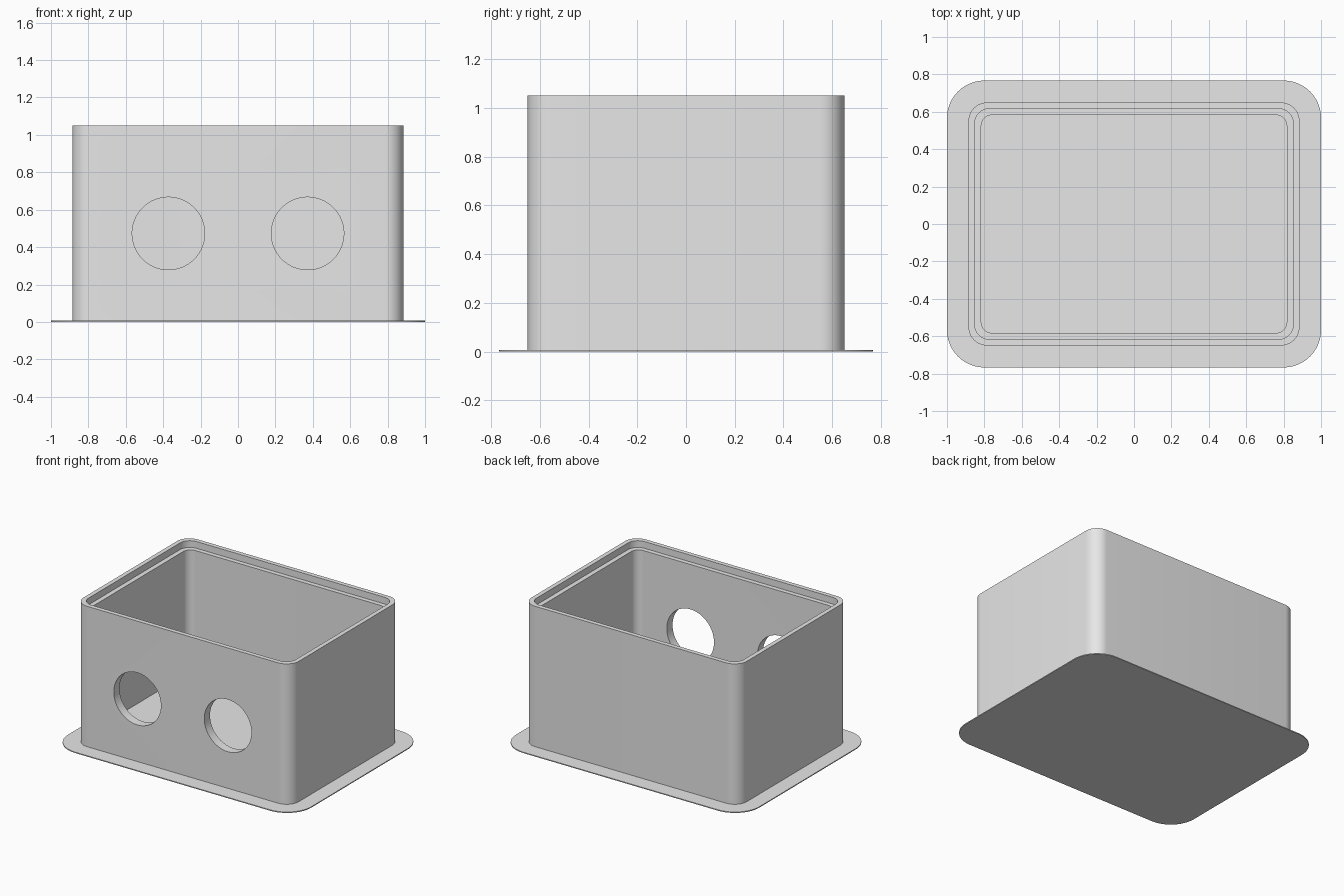
import bpy, bmesh, math
from mathutils import Matrix

if "Cube" in bpy.data.objects:
    bpy.data.objects.remove(bpy.data.objects["Cube"], do_unlink=True)

grey = bpy.data.materials.new("light_grey")
grey.use_nodes = True
grey.diffuse_color = (0.8, 0.8, 0.8, 1)
grey.node_tree.nodes["Principled BSDF"].inputs["Base Color"].default_value = (0.8, 0.8, 0.8, 1)

CORNER_STEPS = 12


def ring(bm, half_x, half_y, radius, z):
    """Rounded rectangle of vertices at height z."""
    verts = []
    for quarter, (sx, sy) in enumerate([(1, 1), (-1, 1), (-1, -1), (1, -1)]):
        for i in range(CORNER_STEPS + 1):
            a = math.pi / 2 * (quarter + i / CORNER_STEPS)
            verts.append(bm.verts.new((sx * (half_x - radius) + radius * math.cos(a),
                                       sy * (half_y - radius) + radius * math.sin(a), z)))
    return verts


def finish(bm, name):
    bmesh.ops.recalc_face_normals(bm, faces=bm.faces[:])
    mesh = bpy.data.meshes.new(name)
    bm.to_mesh(mesh)
    bm.free()
    mesh.materials.append(grey)
    obj = bpy.data.objects.new(name, mesh)
    bpy.context.collection.objects.link(obj)
    return obj


def loft(name, sections):
    """Join rounded rectangles in order and cap both ends."""
    bm = bmesh.new()
    rings = [ring(bm, *s) for s in sections]
    for low, high in zip(rings, rings[1:]):
        n = len(low)
        for i in range(n):
            j = (i + 1) % n
            bm.faces.new((low[i], low[j], high[j], high[i]))
    bm.faces.new(rings[0])
    bm.faces.new(rings[-1])
    return finish(bm, name)


def select_only(obj):
    bpy.ops.object.select_all(action='DESELECT')
    obj.select_set(True)
    bpy.context.view_layer.objects.active = obj


# Thin base flange
flange = loft("base_flange", [(1, 0.767, 0.2, 0), (1, 0.767, 0.2, 0.007)])

# Open box: outer wall, rim, recessed lid ledge, inner wall, floor
outer, ledge, inner = (0.885, 0.65, 0.1), (0.852, 0.617, 0.08), (0.817, 0.583, 0.06)
TOP, LEDGE_Z, FLOOR_Z = 1.05, 1.0, 0.075
box = loft("box_body", [(*outer, 0.004), (*outer, TOP), (*ledge, TOP),
                        (*ledge, LEDGE_Z), (*inner, LEDGE_Z), (*inner, FLOOR_Z)])

# Two round openings through the front wall
for side in (-1, 1):
    bm = bmesh.new()
    bmesh.ops.create_cone(bm, cap_ends=True, segments=64, radius1=0.194, radius2=0.194, depth=0.3,
                          matrix=Matrix.Translation((side * 0.372, -0.62, 0.473))
                          @ Matrix.Rotation(math.pi / 2, 4, 'X'))
    cutter = finish(bm, "hole_cutter")
    cutter.hide_render = True
    select_only(box)
    mod = box.modifiers.new("front_hole", 'BOOLEAN')
    mod.operation = 'DIFFERENCE'
    mod.solver = 'EXACT'
    mod.object = cutter
    bpy.ops.object.modifier_apply(modifier=mod.name)
    bpy.data.objects.remove(cutter, do_unlink=True)

for obj in (flange, box):
    select_only(obj)
    bpy.ops.object.shade_smooth_by_angle(angle=math.radians(30))
